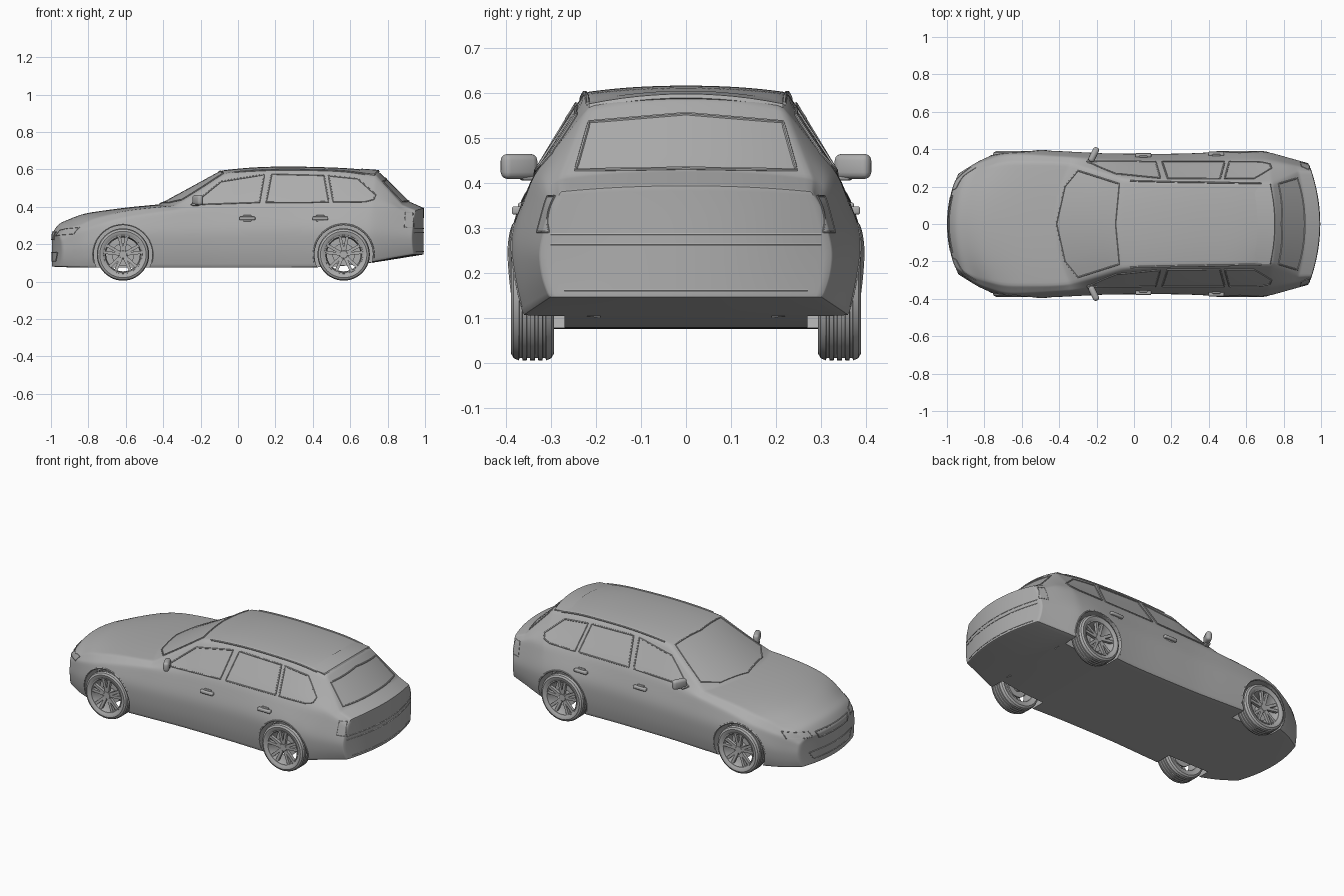
import bpy, bmesh, math
from mathutils import Vector, Matrix
from mathutils.bvhtree import BVHTree

if "Cube" in bpy.data.objects:
    bpy.data.objects.remove(bpy.data.objects["Cube"])

grey = bpy.data.materials.new("plain_grey")
grey.use_nodes = True
grey.diffuse_color = (.42, .42, .42, 1)
grey.node_tree.nodes["Principled BSDF"].inputs["Base Color"].default_value = grey.diffuse_color
parts = []


def add(name, data):
    data.materials.clear()
    data.materials.append(grey)
    ob = bpy.data.objects.new(name, data)
    bpy.context.collection.objects.link(ob)
    parts.append(ob)
    return ob


def from_bm(name, bm):
    bmesh.ops.recalc_face_normals(bm, faces=bm.faces)
    me = bpy.data.meshes.new(name)
    bm.to_mesh(me)
    bm.free()
    return add(name, me)


def bake(ob):
    """Replace an object by its evaluated mesh."""
    bpy.context.view_layer.update()
    depsgraph = bpy.context.evaluated_depsgraph_get()
    me = bpy.data.meshes.new_from_object(ob.evaluated_get(depsgraph))
    name = ob.name
    parts.remove(ob)
    bpy.data.objects.remove(ob)
    return add(name, me)


def along(*keys):
    """A body measure that varies with x, straight between its keys."""
    def value(x):
        for (xa, a), (xb, b) in zip(keys, keys[1:]):
            if x <= xb:
                return a + (b - a) * (x - xa) / (xb - xa)
        return keys[-1][1]
    return value


# Body measures from nose to tail
floor_z = along((-1, .08), (-.9, .075), (.5, .075), (.75, .105), (1, .145))
widest = along((-1, .27), (-.93, .34), (-.74, .395), (-.6, .402), (-.3, .38), (.3, .378), (.6, .4), (.75, .388), (1, .328))
widest_z = along((-1, .17), (-.6, .26), (.5, .29), (1, .25))
belt_inset = along((-1, .01), (-.6, .027), (-.1, .04), (.3, .042), (.6, .06), (1, .028))
belt_z = along((-1, .22), (-.93, .275), (-.43, .38), (-.1, .41), (.25, .42), (.85, .415), (1, .345))
rail_w = along((-1, .23), (-.93, .29), (-.74, .33), (-.48, .33), (-.09, .242), (.05, .23), (.75, .215), (.92, .28), (1, .28))
top_z = along((-1, .255), (-.97, .312), (-.84, .367), (-.6, .398), (-.43, .414), (-.09, .596), (.05, .612), (.25, .619),
              (.57, .61), (.75, .594), (.92, .43), (1, .395))
crown = along((-1, .01), (-.93, .035), (-.43, .007), (-.1, .018), (.57, .015), (.8, .029), (1, .015))
bow = along((-1, .09), (-.93, .1), (-.6, 0), (-.43, .1), (-.25, .09), (.05, 0), (.57, 0), (1, -.07))
stations = [-1, -.97, -.93, -.84, -.74, -.6, -.48, -.43, -.25, -.09, .05, .25, .42, .57, .7, .75, .85, .92, .97, 1]
SCREEN_BASE, SCREEN_TOP, ROOF_END, GLASS_END = (stations.index(x) for x in (-.43, -.09, .75, .92))


def bowed(x, y, z):
    return Vector((x + bow(x) * min(1, (y / .33) ** 2), y, z))


def section(x):
    low, w, mid, rail, top, drop = floor_z(x), widest(x), widest_z(x), rail_w(x), top_z(x), crown(x)
    sill = w - .025
    half = [(0, low), (sill * .6, low), (sill, low), (w - .007, low + (mid - low) * .4), (w, mid),
            (w - belt_inset(x), belt_z(x)), (rail, top - drop), (rail * .6, top - drop * .3), (0, top)]
    return [bowed(x, y, z) for y, z in half]


bm = bmesh.new()
crease = bm.edges.layers.float.new("crease_edge")
rows = [[bm.verts.new(p) for p in section(x)] for x in stations]
for a, b in zip(rows, rows[1:]):
    for i in range(8):
        bm.faces.new((a[i], b[i], b[i + 1], a[i + 1]))
# Nose and tail end faces, a small grid each
for x, r in ((stations[0], rows[0]), (stations[-1], rows[-1])):
    grid = [r[:3]]
    for v in r[3:6]:
        grid.append([bm.verts.new(bowed(x, y, v.co.z)) for y in (0, r[1].co.y)] + [v])
    grid.append([r[8], r[7], r[6]])
    for a, b in zip(grid, grid[1:]):
        for i in range(2):
            bm.faces.new((a[i], a[i + 1], b[i + 1], b[i]))


def set_crease(verts, value):
    for a, b in zip(verts, verts[1:]):
        bm.edges.get((a, b))[crease] = value


for column, value in ((2, .7), (4, .25), (5, .45), (6, .55)):
    set_crease([r[column] for r in rows], value)
set_crease(rows[0], .5)
set_crease(rows[-1], .7)
for i in (SCREEN_BASE, SCREEN_TOP, ROOF_END, GLASS_END):
    set_crease(rows[i][5:], .6)
body = from_bm("body", bm)
mirror = body.modifiers.new("mirror", "MIRROR")
mirror.use_axis = (False, True, False)
mirror.use_clip = True
smooth = body.modifiers.new("smooth", "SUBSURF")
smooth.levels = smooth.render_levels = 3
body = bake(body)
bm = bmesh.new()
bm.from_mesh(body.data)
bmesh.ops.recalc_face_normals(bm, faces=bm.faces)
bm.to_mesh(body.data)
surface = BVHTree.FromBMesh(bm)
bm.free()

# Wheel wells cut into the body
WHEELS, HUB_Z = {"nose": -.615, "tail": .565}, .145
SIDES = {"near": -1, "far": 1}
cutters = []
for x in WHEELS.values():
    for side in SIDES.values():
        bm = bmesh.new()
        bmesh.ops.create_cone(bm, cap_ends=True, segments=48, radius1=.157, radius2=.157, depth=.25)
        bmesh.ops.transform(bm, verts=bm.verts, matrix=Matrix.Translation((x, side * .395, HUB_Z))
                            @ Matrix.Rotation(math.pi / 2, 4, "X"))
        cutters.append(from_bm("well_cutter", bm))
        cutters[-1].hide_render = True
        cut = body.modifiers.new("well", "BOOLEAN")
        cut.object, cut.operation, cut.solver = cutters[-1], "DIFFERENCE", "EXACT"
body = bake(body)
for ob in cutters:
    parts.remove(ob)
    bpy.data.objects.remove(ob)


def project(axis, sign, a, b, lift):
    """Drop a flat point on the body from one side, the top or an end."""
    if axis == "side":
        start, way = Vector((a, sign * 2, b)), Vector((0, -sign, 0))
    elif axis == "end":
        start, way = Vector((sign * 2, a, b)), Vector((-sign, 0, 0))
    else:
        start, way = Vector((a, b, 2)), Vector((0, 0, -1))
    hit = surface.ray_cast(start, way)[0]
    return hit - way * lift if hit else None


def tube(name, points, radius, cyclic=False):
    curve = bpy.data.curves.new(name, "CURVE")
    curve.dimensions, curve.bevel_depth, curve.bevel_resolution = "3D", radius, 1
    curve.use_fill_caps = True
    spline = curve.splines.new("POLY")
    spline.points.add(len(points) - 1)
    for p, co in zip(spline.points, points):
        p.co = (*co, 1)
    spline.use_cyclic_u = cyclic
    bake(add(name, curve))


def resample(line, n):
    out = []
    for i in range(n + 1):
        t = i / n * (len(line) - 1)
        k = min(int(t), len(line) - 2)
        out.append(Vector(line[k]).lerp(Vector(line[k + 1]), t - k))
    return out


def trim(name, line, axis, sign, radius, lift=0):
    pts = [project(axis, sign, p.x, p.y, lift) for p in resample(line, 24)]
    tube(name, [p for p in pts if p], radius)


def patch(name, low, high, axis, sign=1, frame=.004, n=16, m=8):
    """Thin panel following the body between two lines, with a frame."""
    bm = bmesh.new()
    grid = []
    for j in range(m + 1):
        pts = [project(axis, sign, *a.lerp(b, j / m), .002) for a, b in zip(resample(low, n), resample(high, n))]
        grid.append([bm.verts.new(p) if p else None for p in pts])
    for a, b in zip(grid, grid[1:]):
        for i in range(n):
            quad = (a[i], a[i + 1], b[i + 1], b[i])
            if all(quad):
                bm.faces.new(quad)
    ring = grid[0] + [r[-1] for r in grid[1:-1]] + grid[-1][::-1] + [r[0] for r in grid[-2:0:-1]]
    ring = [v.co.copy() for v in ring if v]
    from_bm(name, bm)
    tube(name + "_frame", ring, frame, True)


def block(name, size, at, turn=0, bevel=.005):
    bm = bmesh.new()
    bmesh.ops.create_cube(bm, size=1)
    bmesh.ops.scale(bm, vec=size, verts=bm.verts)
    bmesh.ops.bevel(bm, geom=bm.edges, offset=bevel, segments=3, affect="EDGES", profile=.5)
    bmesh.ops.transform(bm, verts=bm.verts, matrix=Matrix.Translation(at) @ Matrix.Rotation(turn, 4, "Z"))
    from_bm(name, bm)


# Side glass, lamps, arch lips, rails, handles and mirrors on both sides
for tag, s in SIDES.items():
    patch("front_door_glass_" + tag, [(-.25, .412), (.115, .424)], [(-.22, .43), (-.09, .535), (.14, .572)], "side", s)
    patch("rear_door_glass_" + tag, [(.15, .424), (.485, .426)], [(.18, .575), (.46, .568)], "side", s)
    patch("cargo_glass_" + tag, [(.51, .426), (.68, .428), (.725, .44)],
          [(.485, .566), (.64, .55), (.735, .465)], "side", s)
    patch("tail_lamp_" + tag, [(.89, .29), (.94, .29)], [(.895, .37), (.935, .37)], "side", s, .002)
    patch("head_lamp_" + tag, [(s * .18, .245), (s * .3, .255)], [(s * .19, .275), (s * .3, .29)], "end", -1, .002)
    for end, x in WHEELS.items():
        arc = [(x + .162 * math.cos(a), HUB_Z + .162 * math.sin(a))
               for a in (math.radians(d) for d in range(-15, 196, 15))]
        trim("arch_lip_%s_%s" % (end, tag), arc, "side", s, .005, -.002)
    trim("roof_rail_" + tag, [(-.02, s * .232), (.2, s * .226), (.68, s * .218)], "top", 1, .005, .002)
    for door, x in (("front", .05), ("rear", .44)):
        y = project("side", s, x, .338, 0).y
        block("%s_door_handle_%s" % (door, tag), (.085, .022, .018), (x, y + s * .008, .338))
        block("%s_handle_cup_%s" % (door, tag), (.045, .01, .035), (x, y, .338), 0, .004)
    block("mirror_" + tag, (.034, .085, .056), (-.215, s * .371, .436), s * -.45, .015)
    block("mirror_arm_" + tag, (.03, .05, .014), (-.23, s * .343, .412), s * -.3)

# Windscreen, hatch glass, nose openings and tail seams
patch("windscreen", [(-.3, -.285), (-.37, -.2), (-.415, 0), (-.37, .2), (-.3, .285)],
      [(-.08, -.215), (-.1, 0), (-.08, .215)], "top")
patch("hatch_glass", [(-.245, .428), (0, .432), (.245, .428)], [(-.215, .535), (0, .553), (.215, .535)], "end")
patch("grille", [(-.13, .225), (.13, .225)], [(-.15, .265), (.15, .265)], "end", -1)
patch("lower_intake", [(-.17, .11), (.17, .11)], [(-.2, .155), (.2, .155)], "end", -1, .003)
for name, z, w in (("bumper_seam", .285, .3), ("bumper_step", .262, .3), ("skirt_seam", .16, .27)):
    trim(name, [(-w, z), (w, z)], "end", 1, .003)

# Roof spoiler
bm = bmesh.new()
rings = []
for i in range(13):
    t = i / 6 - 1
    rings.append([bm.verts.new((x - .025 * t * t, .215 * t, z - .022 * t * t))
                  for x, z in ((.66, .604), (.752, .597), (.757, .588), (.73, .572))])
for a, b in zip(rings, rings[1:]):
    for i in range(4):
        bm.faces.new((a[i], a[i - 1], b[i - 1], b[i]))
bm.faces.new(rings[0])
bm.faces.new(rings[-1])
from_bm("roof_spoiler", bm)


# Wheels
def lathe(name, profile):
    bm = bmesh.new()
    vs = [bm.verts.new((r, y, 0)) for r, y in profile]
    es = [bm.edges.new(pair) for pair in zip(vs, vs[1:])]
    bmesh.ops.spin(bm, geom=vs + es, cent=(0, 0, 0), axis=(0, 1, 0), angle=math.tau, steps=48)
    bmesh.ops.remove_doubles(bm, verts=bm.verts, dist=.0005)
    return from_bm(name, bm)


def spokes(name):
    bm = bmesh.new()
    for k in range(5):
        for lean in (-.2, .2):
            made = bmesh.ops.create_cube(bm, size=1)["verts"]
            for v in made:
                reach, out = (.018, .026) if v.co.z < 0 else (.097, .032)
                v.co = (v.co.x * .016, v.co.y * .018 + out, reach)
            bmesh.ops.rotate(bm, verts=made, matrix=Matrix.Rotation(k * math.tau / 5 + lean, 3, "Y"))
    return from_bm(name, bm)


tread = []
for y in (.026, .009, -.009, -.026):
    tread += [(.14, y + .004), (.135, y + .003), (.135, y - .003), (.14, y - .004)]
tyre = [(.1, .038), (.108, .045), (.124, .048), (.135, .042), *tread, (.135, -.042), (.124, -.048), (.1, -.04)]
rim = [(.104, .036), (.103, .044), (.097, .043), (.094, .034), (.09, 0), (.094, -.04), (.1, -.04)]
hub = [(0, .036), (.02, .036), (.027, .03), (.027, -.03), (0, -.03)]
disc = [(0, -.01), (.06, -.01), (.06, -.018), (0, -.018)]
for end, x in WHEELS.items():
    for tag, s in SIDES.items():
        label = "_%s_%s" % (end, tag)
        for ob in (lathe("tyre" + label, tyre), lathe("rim" + label, rim), lathe("hub" + label, hub),
                   lathe("brake_disc" + label, disc), spokes("spokes" + label)):
            ob.location = (x, s * .341, HUB_Z)
            ob.rotation_euler.z = 0 if s > 0 else math.pi

# Smooth shading with sharp edges kept
bpy.ops.object.select_all(action="DESELECT")
for ob in parts:
    ob.select_set(True)
bpy.context.view_layer.objects.active = body
bpy.ops.object.shade_smooth_by_angle(angle=math.radians(35))
